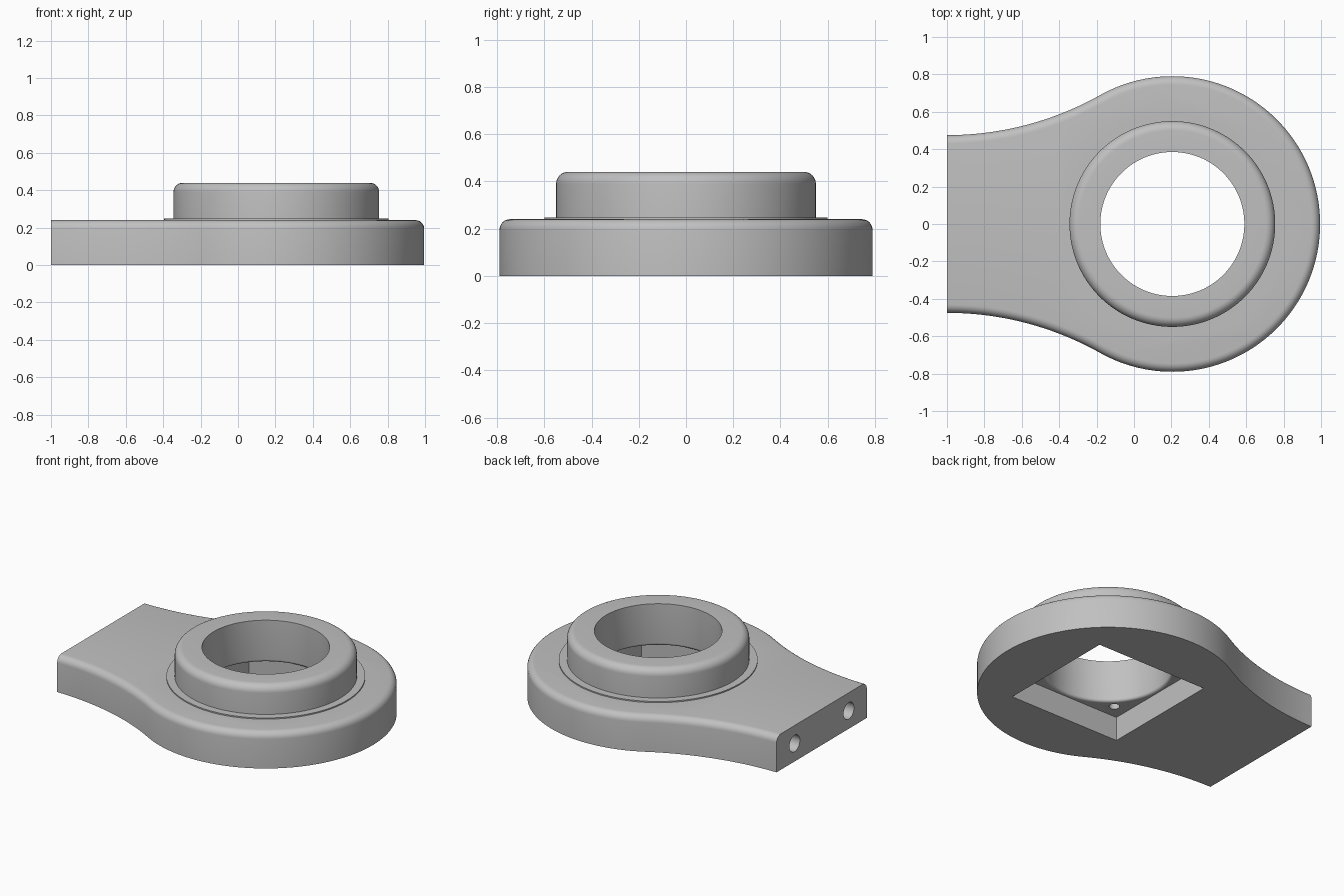
import bpy, bmesh
from math import sin, cos, pi, sqrt, atan2, radians
from mathutils import Matrix

cube = bpy.data.objects.get("Cube")
if cube:
    bpy.data.objects.remove(cube, do_unlink=True)

CX, R_DISC, TOP = 0.205, 0.79, 0.24        # disc centre, disc radius, plate thickness
HALF_END, R_BORE, R_BOSS = 0.475, 0.385, 0.55
POCKET, CEILING = 0.41, 0.16               # half side and height of the square pocket
SEG = 128

grey = bpy.data.materials.new("plain_grey")
grey.use_nodes = True
COLOUR = (0.53, 0.53, 0.53, 1)
grey.diffuse_color = COLOUR
grey.node_tree.nodes["Principled BSDF"].inputs["Base Color"].default_value = COLOUR


def to_object(name, bm):
    bmesh.ops.recalc_face_normals(bm, faces=bm.faces)
    mesh = bpy.data.meshes.new(name)
    bm.to_mesh(mesh)
    bm.free()
    mesh.materials.append(grey)
    ob = bpy.data.objects.new(name, mesh)
    bpy.context.collection.objects.link(ob)
    return ob


def arc(cx, cy, r, a0, a1, n):
    return [(cx + r * cos(a0 + (a1 - a0) * i / n), cy + r * sin(a0 + (a1 - a0) * i / n))
            for i in range(n + 1)]


def lathe(name, profile):
    """Solid of revolution about the vertical axis of the disc."""
    bm = bmesh.new()
    verts = [bm.verts.new((r, 0, z)) for r, z in profile]
    edges = [bm.edges.new(pair) for pair in zip(verts, verts[1:])]
    bmesh.ops.spin(bm, geom=verts + edges, cent=(0, 0, 0), axis=(0, 0, 1),
                   angle=2 * pi, steps=SEG, use_merge=True)
    bmesh.ops.remove_doubles(bm, verts=bm.verts, dist=1e-5)
    bmesh.ops.translate(bm, verts=bm.verts, vec=(CX, 0, 0))
    return to_object(name, bm)


def rod(name, radius, length, centre, along_x=False):
    bm = bmesh.new()
    turn = Matrix.Rotation(pi / 2, 4, 'Y') if along_x else Matrix()
    bmesh.ops.create_cone(bm, cap_ends=True, segments=32, radius1=radius, radius2=radius,
                          depth=length, matrix=Matrix.Translation(centre) @ turn)
    return to_object(name, bm)


def combine(target, other, operation):
    mod = target.modifiers.new("combine", 'BOOLEAN')
    mod.operation, mod.solver, mod.object = operation, 'EXACT', other
    bpy.context.view_layer.update()
    graph = bpy.context.evaluated_depsgraph_get()
    mesh = bpy.data.meshes.new_from_object(target.evaluated_get(graph))
    target.modifiers.clear()
    target.data = mesh
    bpy.data.objects.remove(other, do_unlink=True)


# Plate outline: disc blended into a flat end by tangent concave arcs
span = 1 + CX
r_neck = (span**2 + HALF_END**2 - R_DISC**2) / (2 * (R_DISC - HALF_END))
neck_y = HALF_END + r_neck
lean = atan2(neck_y, -span)                # direction from disc centre to neck centre
neck = arc(-1, neck_y, r_neck, lean - pi, -pi / 2, 24)
upper = arc(CX, 0, R_DISC, 0, lean, 64)[:-1] + neck
outline = upper + [(x, -y) for x, y in reversed(upper[1:])]

bm = bmesh.new()
base = bm.faces.new([bm.verts.new((x, y, 0)) for x, y in outline])
bmesh.ops.extrude_face_region(bm, geom=[base], use_keep_orig=True)
raised = list({v for f in bm.faces if f is not base for v in f.verts} - set(base.verts))
bmesh.ops.translate(bm, verts=raised, vec=(0, 0, TOP))
bmesh.ops.recalc_face_normals(bm, faces=bm.faces)
rim = [e for e in bm.edges if all(v.co.z > TOP - 0.001 for v in e.verts)
       and not all(v.co.x < -0.999 for v in e.verts)]
bmesh.ops.bevel(bm, geom=rim, offset=0.045, segments=6, profile=0.5, affect='EDGES')
body = to_object("bearing_plate", bm)

# Round boss with a rounded top edge and a thin collar at its foot
boss = lathe("boss", [(0, 0.1), (0.60, 0.1), (0.60, TOP + 0.008), (R_BOSS, TOP + 0.008)]
             + arc(R_BOSS - 0.05, 0.39, 0.05, 0, pi / 2, 8) + [(0, 0.44)])
combine(body, boss, 'UNION')

# Square pocket in the underside
bm = bmesh.new()
bmesh.ops.create_cube(bm, size=1)
bmesh.ops.scale(bm, verts=bm.verts, vec=(2 * POCKET, 2 * POCKET, CEILING + 0.1))
bmesh.ops.translate(bm, verts=bm.verts, vec=(CX, 0, (CEILING - 0.1) / 2))
combine(body, to_object("pocket_cutter", bm), 'DIFFERENCE')

# Through bore, eased where it meets the pocket
ease = 0.018
bore = lathe("bore_cutter", [(0, 0.1), (R_BORE + ease, 0.1)]
             + arc(R_BORE + ease, CEILING + ease, ease, -pi / 2, -pi, 5)
             + [(R_BORE, 0.6), (0, 0.6)])
combine(body, bore, 'DIFFERENCE')

# Blind screw holes in the pocket corners and in the flat end
for sx in (-1, 1):
    for sy in (-1, 1):
        hole = rod("screw_cutter", 0.032, 0.2, (CX + sx * 0.316, sy * 0.316, 0.2))
        combine(body, hole, 'DIFFERENCE')
for sy in (-1, 1):
    hole = rod("end_cutter", 0.055, 0.8, (-1, sy * 0.285, 0.12), along_x=True)
    combine(body, hole, 'DIFFERENCE')

bpy.ops.object.select_all(action='DESELECT')
body.select_set(True)
bpy.context.view_layer.objects.active = body
bpy.ops.object.shade_smooth_by_angle(angle=radians(30))
